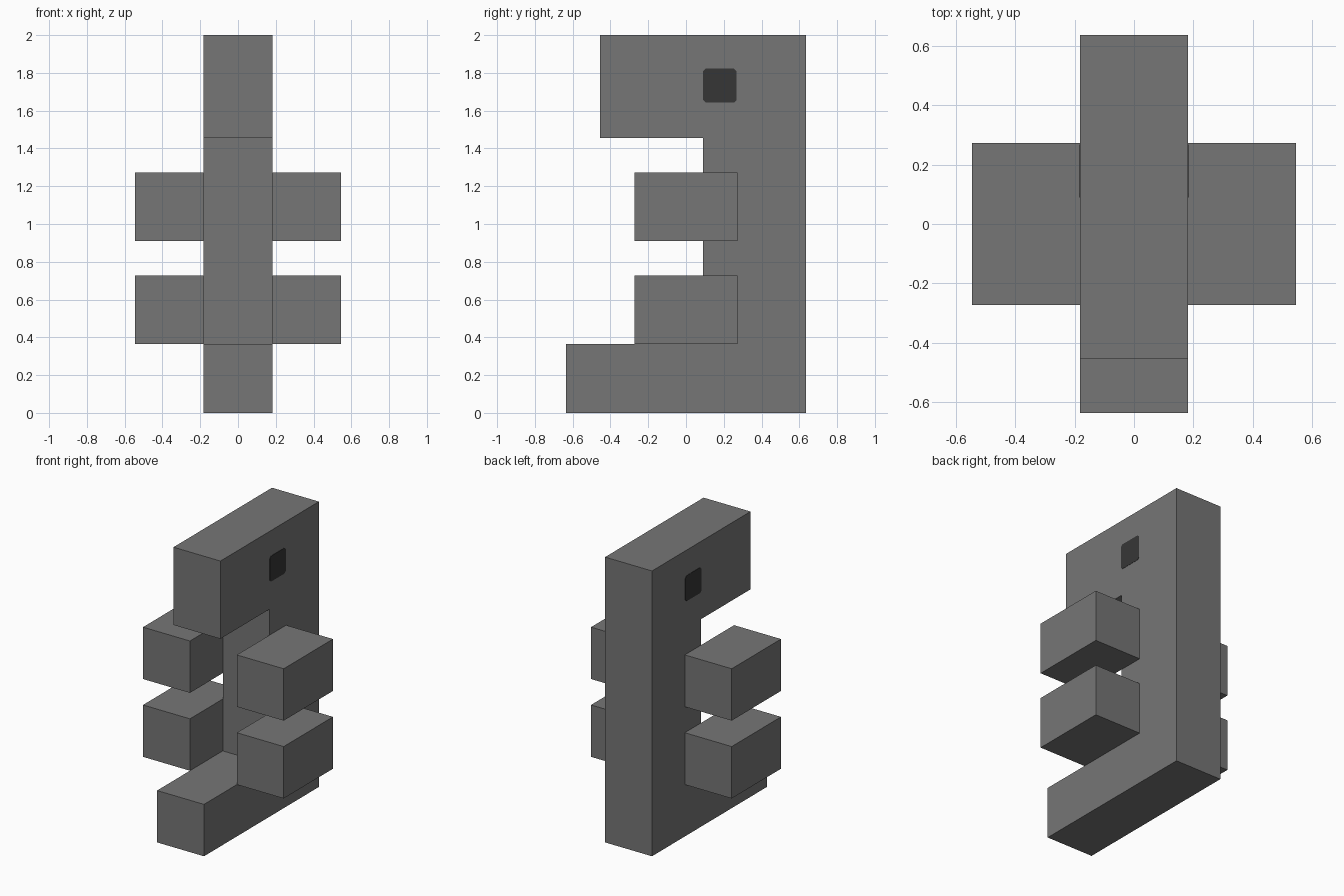
import bpy, bmesh

if "Cube" in bpy.data.objects:
    bpy.data.objects.remove(bpy.data.objects["Cube"])

U = 2 / 11          # block unit
HALF = U            # half thickness of the body


def material(name, value):
    m = bpy.data.materials.new(name)
    m.diffuse_color = (value, value, value, 1)
    m.use_nodes = True
    m.node_tree.nodes["Principled BSDF"].inputs["Base Color"].default_value = m.diffuse_color
    return m


grey = material("stone grey", 0.18)
dark = material("dark grey", 0.037)


def extrude_profile(name, points, x0, x1, mat):
    """Extrude a (y, z) outline from x0 to x1."""
    bm = bmesh.new()
    face = bm.faces.new([bm.verts.new((x0, y, z)) for y, z in points])
    res = bmesh.ops.extrude_face_region(bm, geom=[face])
    verts = [v for v in res["geom"] if isinstance(v, bmesh.types.BMVert)]
    bmesh.ops.translate(bm, verts=verts, vec=(x1 - x0, 0, 0))
    bmesh.ops.recalc_face_normals(bm, faces=bm.faces)
    mesh = bpy.data.meshes.new(name)
    bm.to_mesh(mesh)
    bm.free()
    mesh.materials.append(mat)
    obj = bpy.data.objects.new(name, mesh)
    bpy.context.collection.objects.link(obj)
    return obj


def rect(y0, y1, z0, z1):
    return [(y0, z0), (y1, z0), (y1, z1), (y0, z1)]


def clipped_rect(y0, y1, z0, z1, c):
    return [(y0 + c, z0), (y1 - c, z0), (y1, z0 + c), (y1, z1 - c),
            (y1 - c, z1), (y0 + c, z1), (y0, z1 - c), (y0, z0 + c)]


# Body: foot, upright back and overhanging head in one outline
outline = [(-3.5, 0), (3.5, 0), (3.5, 11), (-2.5, 11),
           (-2.5, 8), (0.5, 8), (0.5, 2), (-3.5, 2)]
extrude_profile("body", [(y * U, z * U) for y, z in outline], -HALF, HALF, grey)

for side, label in ((-1, "left"), (1, "right")):
    # Upper and lower limb blocks
    for z, part in ((2, "leg"), (5, "arm")):
        extrude_profile(f"{label}_{part}",
                        rect(-1.5 * U, 1.5 * U, z * U, (z + 2) * U),
                        side * HALF, side * 3 * U, grey)
    # Eye: thin plate with clipped corners
    extrude_profile(f"{label}_eye", clipped_rect(0.09, 0.268, 1.643, 1.822, 0.014),
                    side * (HALF - 0.002), side * (HALF + 0.002), dark)
